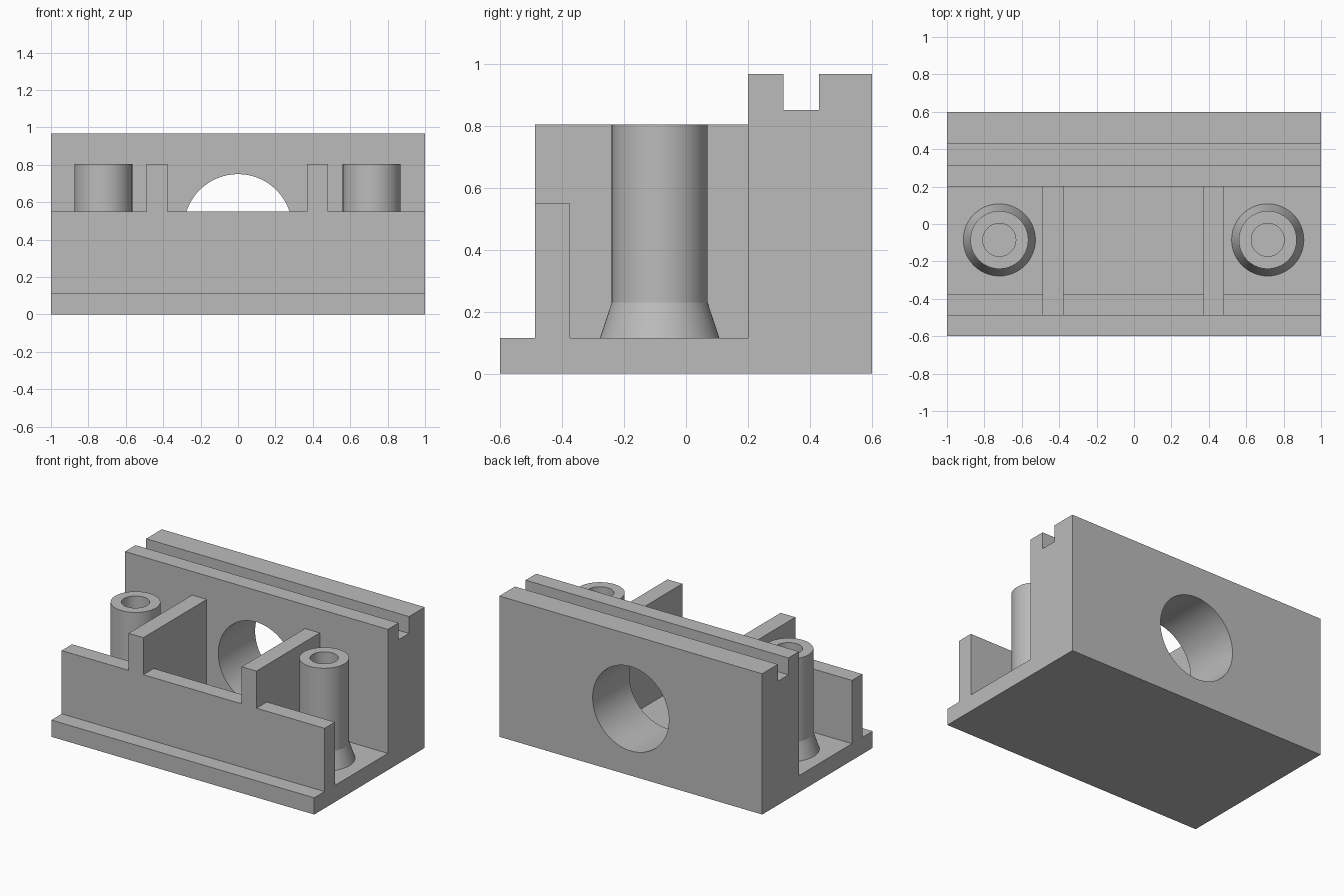
import bpy, bmesh, math
from mathutils import Matrix, Vector

cube = bpy.data.objects.get("Cube")
if cube:
    bpy.data.objects.remove(cube, do_unlink=True)

grey = bpy.data.materials.new("plain_grey")
grey.use_nodes = True
grey.diffuse_color = (0.5, 0.5, 0.5, 1)
grey.node_tree.nodes["Principled BSDF"].inputs["Base Color"].default_value = (0.5, 0.5, 0.5, 1)

BASE, WALL, RIB, TOP = 0.115, 0.55, 0.805, 0.968


def add_object(name, bm):
    bmesh.ops.recalc_face_normals(bm, faces=bm.faces[:])
    mesh = bpy.data.meshes.new(name)
    bm.to_mesh(mesh)
    bm.free()
    mesh.materials.append(grey)
    obj = bpy.data.objects.new(name, mesh)
    bpy.context.collection.objects.link(obj)
    return obj


def extrude_x(name, profile, x0, x1):
    """Extrude a (y, z) outline from x0 to x1."""
    bm = bmesh.new()
    face = bm.faces.new([bm.verts.new((x0, y, z)) for y, z in profile])
    new = bmesh.ops.extrude_face_region(bm, geom=[face])["geom"]
    bmesh.ops.translate(bm, vec=Vector((x1 - x0, 0, 0)),
                        verts=[v for v in new if isinstance(v, bmesh.types.BMVert)])
    return add_object(name, bm)


def lathe(name, profile, centre, steps=64):
    """Revolve an (r, z) outline about the vertical axis."""
    bm = bmesh.new()
    verts = [bm.verts.new((r, 0, z)) for r, z in profile]
    edges = [bm.edges.new(pair) for pair in zip(verts, verts[1:])]
    bmesh.ops.spin(bm, geom=verts + edges, cent=(0, 0, 0), axis=(0, 0, 1),
                   angle=math.tau, steps=steps)
    bmesh.ops.remove_doubles(bm, verts=bm.verts[:], dist=1e-4)
    bmesh.ops.translate(bm, vec=Vector(centre), verts=bm.verts[:])
    return add_object(name, bm)


def smooth(obj):
    bpy.ops.object.select_all(action='DESELECT')
    obj.select_set(True)
    bpy.context.view_layer.objects.active = obj
    bpy.ops.object.shade_smooth_by_angle(angle=math.radians(15))


# Base, front wall and grooved back block as one extruded section
body = extrude_x("body", [
    (-0.6, 0), (0.6, 0), (0.6, TOP), (0.43, TOP), (0.43, 0.852), (0.315, 0.852),
    (0.315, TOP), (0.2, TOP), (0.2, BASE), (-0.375, BASE), (-0.375, WALL),
    (-0.488, WALL), (-0.488, BASE), (-0.6, BASE)], -1, 1)

# Round bore through the back block only
bm = bmesh.new()
bmesh.ops.create_cone(bm, cap_ends=True, segments=96, radius1=0.29, radius2=0.29, depth=0.8,
                      matrix=Matrix.Translation((0, 0.5, 0.46)) @ Matrix.Rotation(math.pi / 2, 4, 'X'))
cutter = add_object("bore_cutter", bm)
cutter.hide_render = True
cut = body.modifiers.new("bore", 'BOOLEAN')
cut.operation = 'DIFFERENCE'
cut.solver = 'EXACT'
cut.object = cutter
bpy.context.view_layer.objects.active = body
bpy.ops.object.modifier_apply(modifier="bore")
bpy.data.objects.remove(cutter, do_unlink=True)
smooth(body)

# Cross ribs that step up over the front wall
rib = [(-0.488, WALL), (-0.488, RIB), (0.2, RIB), (0.2, BASE), (-0.375, BASE), (-0.375, WALL)]
for side, x in (("right", -0.49), ("left", 0.37)):
    extrude_x(side + "_rib", rib, x, x + 0.112)

# Hollow screw posts with flared feet
post = [(0.193, BASE), (0.155, 0.23), (0.155, RIB), (0.088, RIB), (0.088, BASE + 0.002), (0, BASE + 0.002)]
for side, x in (("right", -0.72), ("left", 0.715)):
    smooth(lathe(side + "_post", post, (x, -0.085, 0)))
